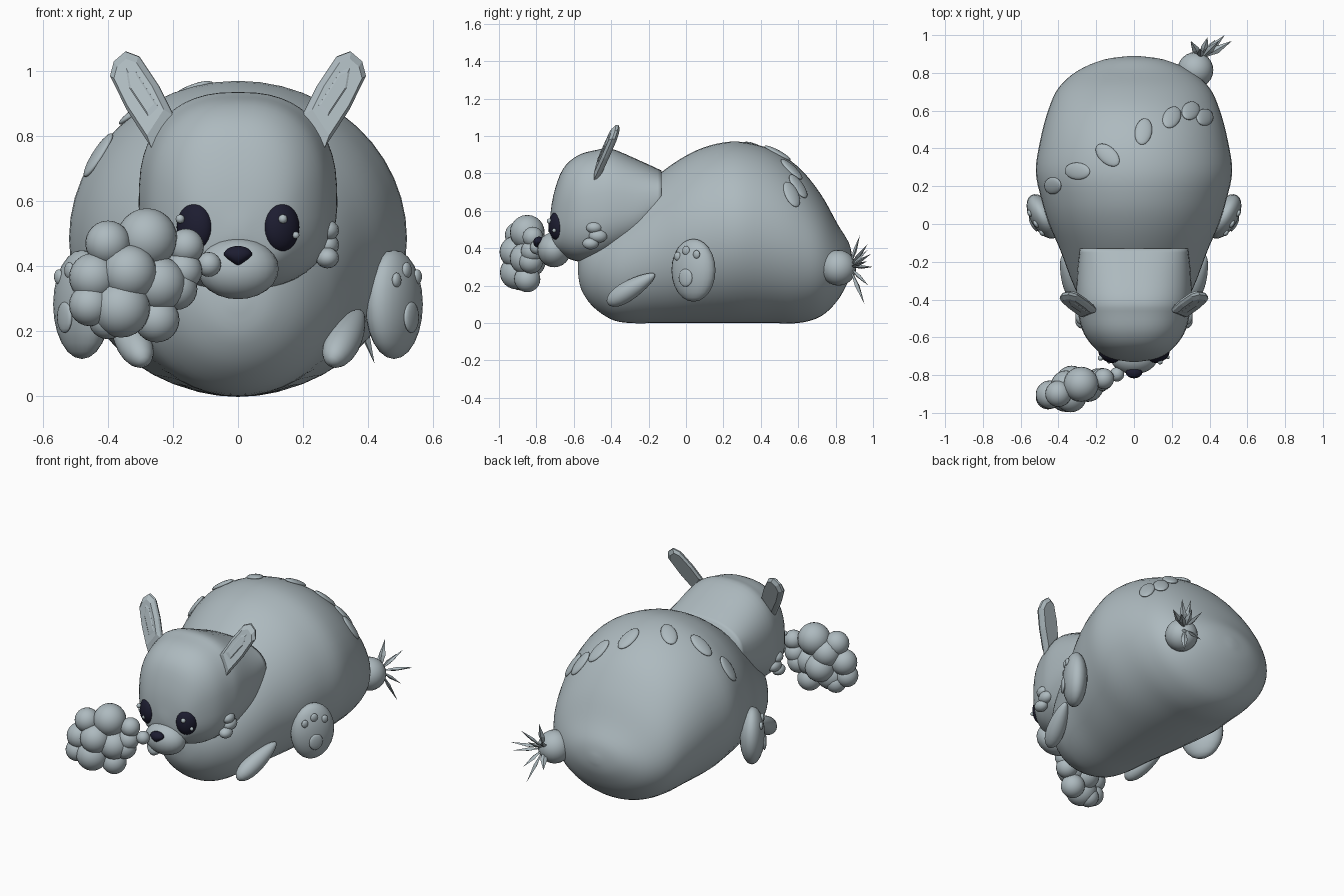
import bpy, bmesh, math
from mathutils import Vector, Matrix

if "Cube" in bpy.data.objects:
    bpy.data.objects.remove(bpy.data.objects["Cube"])


def material(name, rgb):
    m = bpy.data.materials.new(name)
    m.diffuse_color = (*rgb, 1)
    m.use_nodes = True
    m.node_tree.nodes["Principled BSDF"].inputs["Base Color"].default_value = m.diffuse_color
    return m


GREY = material("soft_grey", (0.42, 0.49, 0.52))
NAVY = material("dark_navy", (0.012, 0.012, 0.03))


def finish(name, bm, mat=GREY, smooth=True):
    bmesh.ops.recalc_face_normals(bm, faces=bm.faces)
    me = bpy.data.meshes.new(name)
    bm.to_mesh(me)
    bm.free()
    me.materials.append(mat)
    for p in me.polygons:
        p.use_smooth = smooth
    ob = bpy.data.objects.new(name, me)
    bpy.context.collection.objects.link(ob)
    return ob


def ellipsoid(name, loc, size, rot=None, mat=GREY, seg=24):
    bm = bmesh.new()
    bmesh.ops.create_uvsphere(bm, u_segments=seg, v_segments=seg // 2, radius=1)
    rot = rot.to_4x4() if rot else Matrix()
    bm.transform(Matrix.Translation(loc) @ rot @ Matrix.Diagonal((*size, 1)))
    return finish(name, bm, mat)


def smooth_rows(rows, steps=4):
    # Catmull-Rom sampling between the measured cross-sections
    out = []
    for i in range(len(rows) - 1):
        a, b = rows[max(i - 1, 0)], rows[i]
        c, d = rows[i + 1], rows[min(i + 2, len(rows) - 1)]
        for k in range(steps):
            t = k / steps
            out.append([0.5 * (2 * q + (r - p) * t + (2 * p - 5 * q + 4 * r - s) * t * t
                               + (3 * q - p - 3 * r + s) * t ** 3)
                        for p, q, r, s in zip(a, b, c, d)])
    return out + [list(rows[-1])]


def section_point(row, ang, power=2.0, taper=0.0):
    y, w, zb, zt = row
    c, s = math.cos(ang), math.sin(ang)
    x = math.copysign(abs(c) ** (2 / power), c) * w * (1 - taper * s)
    z = (zb + zt) / 2 + math.copysign(abs(s) ** (2 / power), s) * (zt - zb) / 2
    return Vector((x, y, z))


def loft(name, rows, power=2.0, taper=0.0, seg=48):
    bm = bmesh.new()
    rings = [[bm.verts.new(section_point(r, 2 * math.pi * k / seg, power, taper))
              for k in range(seg)] for r in smooth_rows(rows)]
    for a, b in zip(rings, rings[1:]):
        for k in range(seg):
            n = (k + 1) % seg
            bm.faces.new((a[k], a[n], b[n], b[k]))
    bm.faces.new(rings[0])
    bm.faces.new(rings[-1])
    return finish(name, bm)


# Body: y, half width, bottom, top
BODY = [(-0.578, 0.02, 0.27, 0.31), (-0.56, 0.11, 0.18, 0.42), (-0.50, 0.20, 0.09, 0.50),
        (-0.40, 0.28, 0.02, 0.58), (-0.30, 0.33, 0.0, 0.66), (-0.14, 0.39, 0.0, 0.80),
        (0.0, 0.45, 0.0, 0.895), (0.13, 0.49, 0.0, 0.95), (0.28, 0.52, 0.0, 0.97),
        (0.45, 0.495, 0.0, 0.93), (0.60, 0.455, 0.0, 0.835), (0.72, 0.40, 0.035, 0.69),
        (0.81, 0.30, 0.12, 0.53), (0.87, 0.16, 0.23, 0.43), (0.89, 0.02, 0.31, 0.35)]
loft("body", BODY)

# Head: broad and boxy, narrower at the crown
HEAD = [(-0.73, 0.02, 0.49, 0.53), (-0.71, 0.13, 0.40, 0.68), (-0.66, 0.205, 0.36, 0.82),
        (-0.58, 0.265, 0.33, 0.895), (-0.48, 0.295, 0.33, 0.925), (-0.40, 0.305, 0.35, 0.932),
        (-0.25, 0.30, 0.42, 0.87), (-0.13, 0.285, 0.55, 0.815)]
loft("head", HEAD, 2.5, 0.07)

# Muzzle and nose
ellipsoid("muzzle", (0, -0.705, 0.392), (0.125, 0.09, 0.094))
nose = ellipsoid("nose", (0, -0.787, 0.432), (0.045, 0.03, 0.03), mat=NAVY)
for v in nose.data.vertices:
    if v.co.z < 0.435:
        v.co.x *= max(0.3, 1 - (0.435 - v.co.z) * 20)

# Eyes with glints
for s, side in ((-1, "left"), (1, "right")):
    turn = Matrix.Rotation(s * 0.5, 3, 'Z')
    ellipsoid(f"eye_{side}", (s * 0.133, -0.69, 0.52), (0.06, 0.04, 0.076), turn, NAVY)
for x, y, z, r in ((0.138, -0.73, 0.545, 0.014), (0.178, -0.705, 0.495, 0.011),
                   (-0.178, -0.71, 0.545, 0.014), (-0.133, -0.728, 0.495, 0.011)):
    ellipsoid("eye_glint", (x, y, z), (r, r, r), seg=12)


# Ears: flat bevelled slabs leaning back, with an inner plate
def slab(name, pts, thick, shift, s):
    bm = bmesh.new()
    lay = []
    mid = sum((Vector(p) for p in pts), Vector((0, 0))) / len(pts)
    for d, k in ((-thick, 0.8), (-thick * 0.3, 1), (thick * 0.3, 1), (thick, 0.8)):
        ring = []
        for p in pts:
            x, z = mid + (Vector(p) - mid) * k
            y = -0.475 + (z - 0.80) * 0.36 + (x - 0.25) * 0.15
            ring.append(bm.verts.new((s * (x - d * 0.3), y + d + shift, z)))
        lay.append(ring)
    n = len(pts)
    for a, b in zip(lay, lay[1:]):
        for k in range(n):
            bm.faces.new((a[k], a[(k + 1) % n], b[(k + 1) % n], b[k]))
    bm.faces.new(lay[0])
    bm.faces.new(lay[-1])
    finish(name, bm, smooth=False)


EAR = [(0.20, 0.865), (0.265, 0.765), (0.34, 0.88), (0.392, 0.985), (0.38, 1.03),
       (0.345, 1.06), (0.305, 1.045), (0.245, 0.955)]
INNER = [(0.245, 0.89), (0.275, 0.86), (0.335, 0.95), (0.345, 1.01), (0.315, 1.0)]
for s, side in ((-1, "left"), (1, "right")):
    slab(f"ear_{side}", EAR, 0.022, 0, s)
    slab(f"inner_ear_{side}", INNER, 0.004, -0.022, s)

# Cheek tufts, arms and feet on both sides
for s, side in ((-1, "left"), (1, "right")):
    for y, z, r in ((-0.49, 0.51, 0.04), (-0.47, 0.465, 0.045), (-0.51, 0.425, 0.04)):
        ellipsoid(f"cheek_tuft_{side}", (s * 0.275, y, z), (0.036, r * 1.1, r * 0.8), seg=16)

    a, b = Vector((s * 0.30, -0.385, 0.125)), Vector((s * 0.365, -0.20, 0.24))
    arm = ellipsoid(f"arm_{side}", (a + b) / 2, (0.048, 0.048, 0.155),
                    (b - a).to_track_quat('Z', 'Y').to_matrix())
    for v in arm.data.vertices:
        t = (v.co - a).dot(b - a) / (b - a).length_squared
        axis = a + (b - a) * t
        v.co = axis + (v.co - axis) * (1.3 - 0.45 * t)

    turn = Matrix.Rotation(-s * math.radians(30), 3, 'Z')
    foot = Vector((s * 0.48, 0.04, 0.282))
    ellipsoid(f"foot_{side}", foot, (0.07, 0.13, 0.168), turn)
    # Sole pad and toe pads sit on the foot surface
    for u, w, r in ((-0.01, -0.04, 0.042), (-0.07, 0.075, 0.02), (-0.015, 0.105, 0.022),
                    (0.05, 0.085, 0.02)):
        d = 0.07 * math.sqrt(1 - (u / 0.13) ** 2 - (w / 0.168) ** 2)
        ellipsoid(f"foot_pad_{side}", foot + turn @ Vector((s * d, u, w)),
                  (0.012, r, r * 1.15), turn, seg=16)

# Row of raised spots crossing the back diagonally
fine = smooth_rows(BODY)
for x, y in ((-0.43, 0.19), (-0.30, 0.28), (-0.14, 0.37), (0.05, 0.48), (0.20, 0.57),
             (0.30, 0.61), (0.375, 0.58)):
    i = min(range(1, len(fine) - 1), key=lambda k: abs(fine[k][0] - y))
    ang = math.acos(x / fine[i][1])
    p = section_point(fine[i], ang)
    across = section_point(fine[i], ang + 0.05) - section_point(fine[i], ang - 0.05)
    along = section_point(fine[i + 1], ang) - section_point(fine[i - 1], ang)
    nrm = across.cross(along).normalized()
    if nrm.z < 0:
        nrm = -nrm
    ellipsoid("back_spot", p, (0.045, 0.08, 0.016), nrm.to_track_quat('Z', 'Y').to_matrix())

# Tail ball with a tuft of pointed leaves
ellipsoid("tail_ball", (0.325, 0.815, 0.295), (0.095, 0.095, 0.095))
root = Vector((0.355, 0.875, 0.30))
for tip in ((0.52, 0.97, 0.33), (0.48, 1.0, 0.30), (0.42, 0.955, 0.10), (0.30, 0.97, 0.39),
            (0.35, 0.93, 0.47), (0.45, 0.97, 0.42), (0.30, 0.96, 0.21), (0.43, 0.975, 0.20),
            (0.39, 0.99, 0.37)):
    d = Vector(tip) - root
    rot = d.to_track_quat('Z', 'Y').to_matrix()
    bm = bmesh.new()
    ends = [bm.verts.new(root), bm.verts.new(tip)]
    mids = [bm.verts.new(root + d * 0.5 + rot @ Vector(o))
            for o in ((0.02, 0, 0), (0, 0.01, 0), (-0.02, 0, 0), (0, -0.01, 0))]
    for e in ends:
        for k in range(4):
            bm.faces.new((e, mids[k], mids[(k + 1) % 4]))
    finish("tail_leaf", bm, smooth=False)

# Puff cloud in front of the mouth: x, depth offset, z, radius
PUFFS = [(-0.09, 0.0, 0.405, 0.038), (-0.16, 0.0, 0.46, 0.055), (-0.17, 0.0, 0.385, 0.06),
         (-0.19, 0.0, 0.33, 0.065), (-0.28, 0.01, 0.485, 0.093), (-0.40, 0.0, 0.47, 0.07),
         (-0.445, 0.01, 0.365, 0.075), (-0.335, -0.035, 0.38, 0.085), (-0.455, 0.0, 0.28, 0.065),
         (-0.36, -0.02, 0.27, 0.09), (-0.25, 0.0, 0.235, 0.07), (-0.245, -0.01, 0.345, 0.085),
         (-0.40, 0.01, 0.235, 0.06), (-0.33, 0.04, 0.33, 0.085), (-0.36, 0.03, 0.42, 0.08)]
for x, dy, z, r in PUFFS:
    ellipsoid("cloud_puff", (x, -0.885 + (x + 0.36) * 0.33 + dy, z), (r, r, r))
